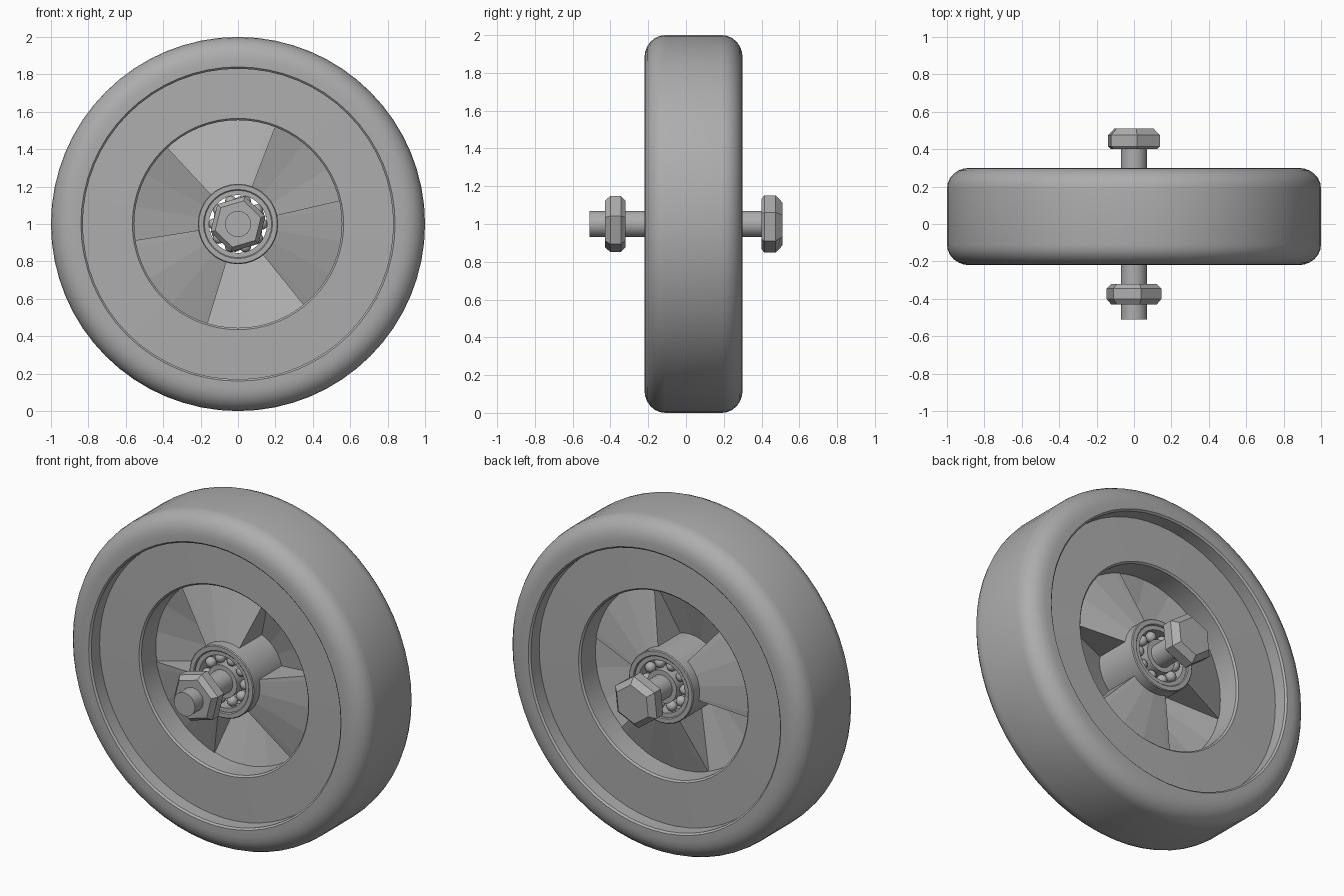
import bpy, bmesh
from math import sin, cos, pi, radians

cube = bpy.data.objects.get("Cube")
if cube:
    bpy.data.objects.remove(cube)

MID = 0.04      # middle plane of the wheel along y
AXLE_Z = 1.0

grey = bpy.data.materials.new("plain_grey")
grey.use_nodes = True
colour = (0.42, 0.42, 0.42, 1)
grey.diffuse_color = colour
grey.node_tree.nodes["Principled BSDF"].inputs["Base Color"].default_value = colour


def finish(name, bm, smooth=True):
    bmesh.ops.recalc_face_normals(bm, faces=bm.faces)
    mesh = bpy.data.meshes.new(name)
    bm.to_mesh(mesh)
    bm.free()
    mesh.materials.append(grey)
    obj = bpy.data.objects.new(name, mesh)
    obj.location = (0, 0, AXLE_Z)
    bpy.context.collection.objects.link(obj)
    if smooth:
        bpy.ops.object.select_all(action='DESELECT')
        obj.select_set(True)
        bpy.context.view_layer.objects.active = obj
        bpy.ops.object.shade_smooth_by_angle(angle=radians(30))
    return obj


def sweep(bm, profile, start=0, end=360, steps=48):
    """Sweep a closed (radius, y) profile around the axle."""
    full = end - start == 360
    rings = []
    for i in range(steps if full else steps + 1):
        a = radians(start + (end - start) * i / steps)
        rings.append([bm.verts.new((r * cos(a), y, r * sin(a))) for r, y in profile])
    n = len(profile)
    for i in range(steps):
        p, q = rings[i], rings[(i + 1) % len(rings)]
        for j in range(n):
            k = (j + 1) % n
            bm.faces.new((p[j], p[k], q[k], q[j]))
    if not full:
        bm.faces.new(rings[0])
        bm.faces.new(rings[-1])


def lathe(name, profile, steps=48):
    bm = bmesh.new()
    sweep(bm, profile, steps=steps)
    return finish(name, bm)


def mirrored(half):
    """Complete a half profile of (radius, offset) across the middle plane."""
    return ([(r, MID - d) for r, d in half]
            + [(r, MID + d) for r, d in reversed(half)])


# Tyre with rounded shoulders
shoulder = [(0.88 + 0.12 * sin(t * pi / 12), 0.15 + 0.11 * cos(t * pi / 12))
            for t in range(7)]
lathe("tyre", mirrored([(0.83, 0.15), (0.83, 0.25), (0.84, 0.26)] + shoulder), 64)

# Recessed rim ring
lathe("rim", mirrored([(0.555, 0.165), (0.565, 0.175), (0.84, 0.17)]), 64)

# Hub tube
lathe("hub", mirrored([(0.18, 0.195), (0.185, 0.2), (0.21, 0.2), (0.215, 0.195)]), 32)

# Zigzag web: sheets alternate between front and back, joined by radial walls
HUB_R, RIM_R = 0.205, 0.565
bm = bmesh.new()
for i in range(6):
    side = -1 if i % 2 == 0 else 1
    start = 71 + 60 * i
    sheet = [(HUB_R, MID + side * 0.14), (HUB_R, MID + side * 0.08),
             (RIM_R, MID - side * 0.03), (RIM_R, MID + side * 0.03)]
    wall = [(HUB_R, MID - 0.14), (HUB_R, MID + 0.14),
            (RIM_R, MID + 0.03), (RIM_R, MID - 0.03)]
    sweep(bm, sheet, start + 2, start + 58, 3)
    sweep(bm, wall, start - 2, start + 2, 1)
finish("web_spokes", bm, smooth=False)

# A ball bearing in each end of the hub
for label, side in (("front", -1), ("back", 1)):
    y0, y1 = MID + side * 0.19, MID + side * 0.11
    lathe(label + "_outer_race", [(0.155, y0), (0.182, y0), (0.182, y1), (0.155, y1)], 32)
    lathe(label + "_inner_race", [(0.068, y0), (0.098, y0), (0.098, y1), (0.068, y1)], 32)
    bm = bmesh.new()
    for i in range(10):
        ball = bmesh.ops.create_uvsphere(bm, u_segments=12, v_segments=8, radius=0.031)
        a = 2 * pi * i / 10
        bmesh.ops.translate(bm, verts=ball["verts"],
                            vec=(0.127 * cos(a), (y0 + y1) / 2, 0.127 * sin(a)))
    finish(label + "_bearing_balls", bm)


def prism(name, sections, sides, turn=0):
    """Stack (radius, y) polygon sections along the axle and cap both ends."""
    bm = bmesh.new()
    rings = []
    for r, y in sections:
        angles = [radians(turn) + 2 * pi * i / sides for i in range(sides)]
        rings.append([bm.verts.new((r * cos(a), y, r * sin(a))) for a in angles])
    for p, q in zip(rings, rings[1:]):
        for i in range(sides):
            k = (i + 1) % sides
            bm.faces.new((p[i], p[k], q[k], q[i]))
    bm.faces.new(rings[0])
    bm.faces.new(rings[-1])
    return finish(name, bm, smooth=sides > 8)


# Axle bolt, its nut in front and its head behind
prism("axle_bolt", [(0.07, -0.51), (0.07, 0.45)], 32)
prism("nut", [(0.127, -0.43), (0.153, -0.4), (0.153, -0.345), (0.127, -0.32)], 6, 16)
prism("bolt_head", [(0.135, 0.4), (0.152, 0.415), (0.152, 0.475), (0.115, 0.51)], 6, 24)
